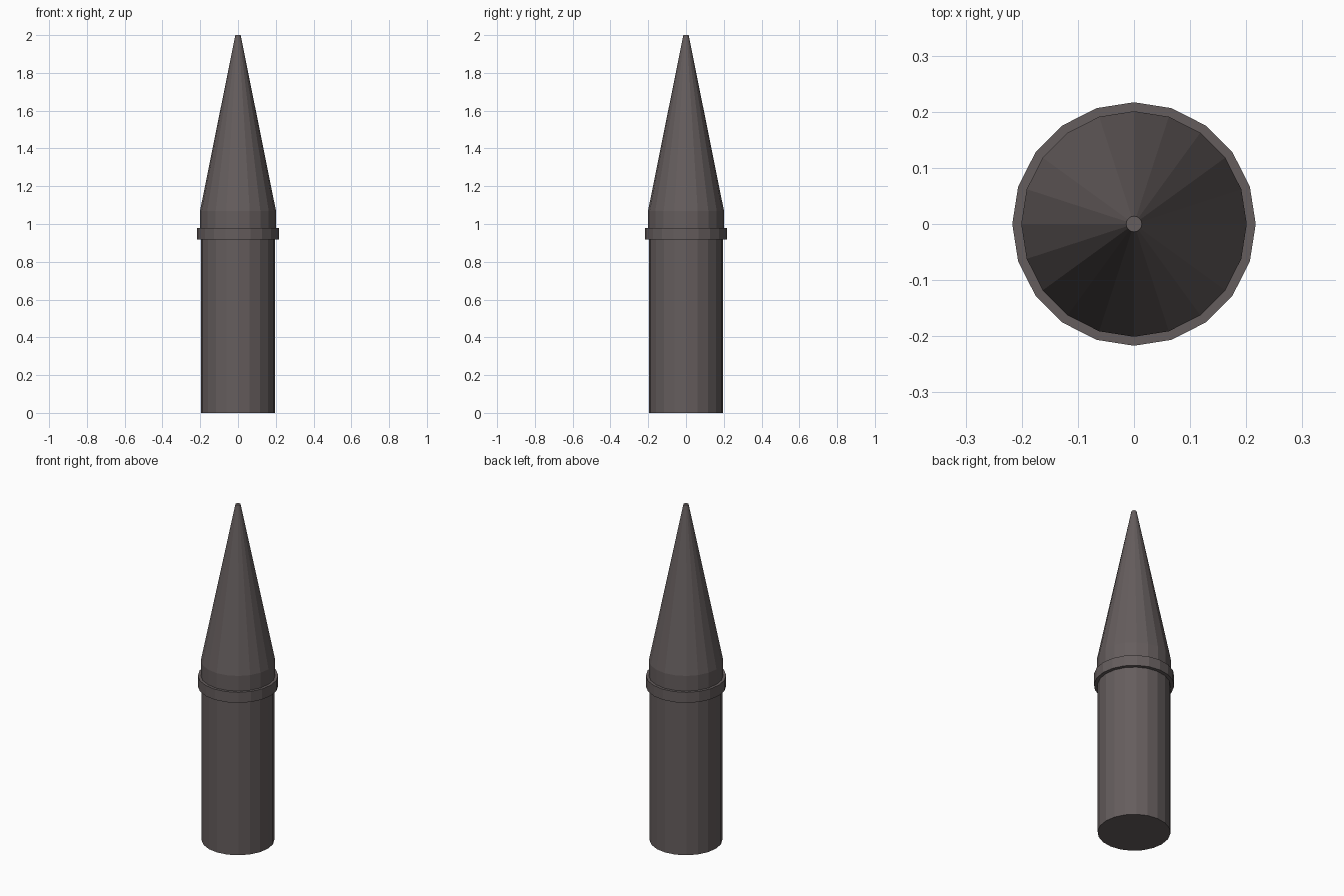
import bpy, bmesh
from math import cos, sin, pi

if "Cube" in bpy.data.objects:
    bpy.data.objects.remove(bpy.data.objects["Cube"])

SIDES = 20

metal = bpy.data.materials.new("dark_metal")
metal.diffuse_color = (0.13, 0.11, 0.11, 1)
metal.use_nodes = True
metal.node_tree.nodes["Principled BSDF"].inputs["Base Color"].default_value = metal.diffuse_color


def lathe(name, profile, closed=False):
    """Revolve (radius, z) points, listed bottom to top on the outside."""
    bm = bmesh.new()
    rings = [[bm.verts.new((r * cos(2 * pi * i / SIDES), r * sin(2 * pi * i / SIDES), z))
              for i in range(SIDES)] for r, z in profile]
    pairs = list(zip(rings, rings[1:]))
    if closed:
        pairs.append((rings[-1], rings[0]))
    else:
        bm.faces.new(rings[0][::-1])
        bm.faces.new(rings[-1])
    for a, b in pairs:
        for i in range(SIDES):
            j = (i + 1) % SIDES
            bm.faces.new((a[i], a[j], b[j], b[i]))
    bmesh.ops.recalc_face_normals(bm, faces=bm.faces)
    mesh = bpy.data.meshes.new(name)
    bm.to_mesh(mesh)
    bm.free()
    mesh.materials.append(metal)
    obj = bpy.data.objects.new(name, mesh)
    bpy.context.collection.objects.link(obj)
    return obj


# Straight lower shaft
lathe("shaft", [(0.197, 0), (0.197, 0.95)])

# Pointed tip with a short straight base and a small flat end
lathe("pointed_tip", [(0.201, 0.95), (0.201, 1.07), (0.014, 2.0)])

# Raised band round the joint
lathe("collar", [(0.197, 0.917), (0.217, 0.917), (0.217, 0.98), (0.201, 0.98)], closed=True)
